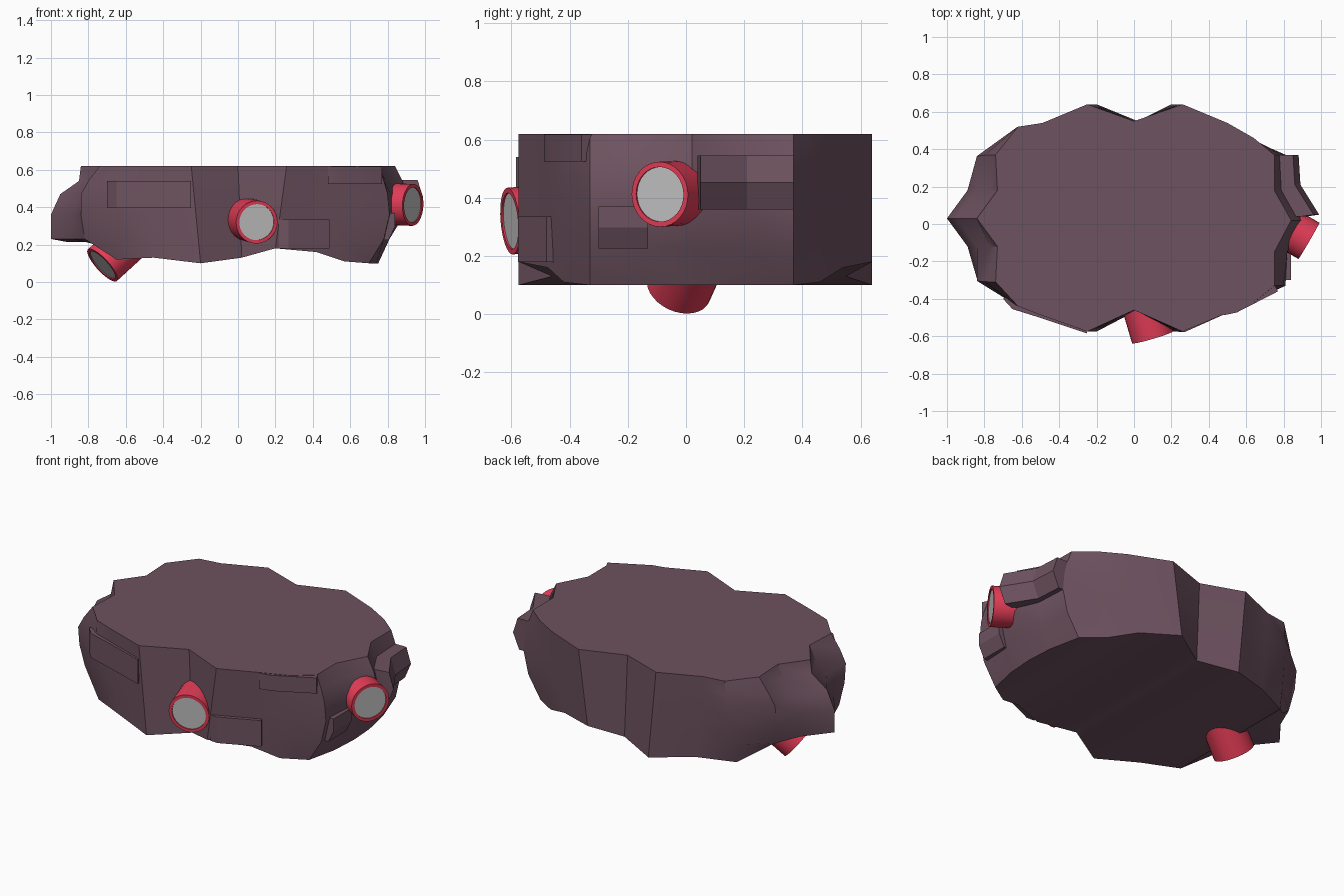
import bpy, bmesh, math
from mathutils import Vector

if "Cube" in bpy.data.objects:
    bpy.data.objects.remove(bpy.data.objects["Cube"])

def material(name, rgb):
    m = bpy.data.materials.new(name)
    m.diffuse_color = (*rgb, 1)
    m.use_nodes = True
    m.node_tree.nodes["Principled BSDF"].inputs["Base Color"].default_value = m.diffuse_color
    return m

ROCK = material("plum_rock", (0.155, 0.085, 0.115))
RED = material("red_pipe", (0.78, 0.046, 0.095))
GREY = material("grey_cap", (0.56, 0.56, 0.56))

def finish(bm, name, mats, angle):
    bmesh.ops.recalc_face_normals(bm, faces=bm.faces)
    me = bpy.data.meshes.new(name)
    bm.to_mesh(me)
    bm.free()
    ob = bpy.data.objects.new(name, me)
    bpy.context.collection.objects.link(ob)
    for m in mats:
        me.materials.append(m)
    bpy.ops.object.select_all(action='DESELECT')
    ob.select_set(True)
    bpy.context.view_layer.objects.active = ob
    bpy.ops.object.shade_smooth_by_angle(angle=math.radians(angle))
    return ob

def skin(bm, a, b):
    n = len(a)
    for i in range(n):
        j = (i + 1) % n
        bm.faces.new((a[i], a[j], b[j], b[i]))

# Rock slab: stations across x -> (top x, bottom x, front y, back y, bottom z, bottom y scale)
LEVELS = [0.62, 0.54, 0.47, 0.36, 0.23]
STATIONS = [
    (-0.73, -0.82, -0.12, 0.18, 0.215, 1),
    (-0.74, -0.78, -0.31, 0.37, 0.205, 0.85),
    (-0.62, -0.65, -0.44, 0.52, 0.12, 0.87),
    (-0.49, -0.45, -0.49, 0.54, 0.13, 1),
    (-0.25, -0.20, -0.575, 0.64, 0.10, 1),
    (0.00, 0.02, -0.46, 0.55, 0.13, 1),
    (0.26, 0.20, -0.575, 0.64, 0.18, 1),
    (0.50, 0.42, -0.475, 0.54, 0.16, 1),
    (0.64, 0.57, -0.42, 0.46, 0.11, 1),
    (0.75, 0.70, -0.33, 0.37, 0.10, 1),
    (0.75, 0.74, -0.15, 0.18, 0.10, 1),
]
# Bulging ends: x at each level for the stations that swell
BULGE = {
    0: [-0.73, -0.77, -0.84, -0.89, -0.88],
    1: [-0.74, -0.80, -0.84, -0.84, -0.82],
    9: [0.75, 0.78, 0.80, 0.81, 0.78],
    10: [0.75, 0.79, 0.82, 0.82, 0.79],
}
TIP_L = [-0.84, -0.85, -0.95, -1.00, -1.00, -0.92]
TIP_R = [0.84, 0.88, 0.90, 0.89, 0.81, 0.75]

bm = bmesh.new()
rings = []
for k in range(6):
    front, back = [], []
    for i, (xt, xb, yf, yb, zb, sc) in enumerate(STATIONS):
        z = zb if k == 5 else LEVELS[k]
        t = (0.62 - z) / (0.62 - zb)
        x = BULGE[i][k] if i in BULGE and k < 5 else xt + (xb - xt) * t
        s = 1 + (sc - 1) * t * t
        front.append(bm.verts.new((x, yf * s, z)))
        back.append(bm.verts.new((x, yb * s, z)))
    zl, zr = (0.215, 0.10) if k == 5 else (LEVELS[k], LEVELS[k])
    right = bm.verts.new((TIP_R[k], 0.02, zr))
    left = bm.verts.new((TIP_L[k], 0.03, zl))
    rings.append(front + [right] + back[::-1] + [left])
for a, b in zip(rings, rings[1:]):
    skin(bm, a, b)
bm.faces.new(rings[0])
# underside ruled from front to back
low, s = rings[-1], len(STATIONS)
for i in range(s - 1):
    bm.faces.new((low[i], low[i + 1], low[2 * s - 1 - i], low[2 * s - i]))
bm.faces.new((low[0], low[-1], low[2 * s]))
bm.faces.new((low[s - 1], low[s], low[s + 1]))
finish(bm, "rock_slab", [ROCK], 32)

# Stone ledges: footprints pushed out of the rock walls; pull slants the far right ends
def ledge(name, pts, z0, z1, pull_low=0, pull_top=0):
    bm = bmesh.new()
    loops = []
    for z, pull in ((z0, pull_low), ((z0 + z1) / 2, 0), (z1, pull_top)):
        loops.append([bm.verts.new((x - (pull if x > 0.83 else 0), y, z)) for x, y in pts])
    for a, b in zip(loops, loops[1:]):
        skin(bm, a, b)
    bm.faces.new(loops[0])
    bm.faces.new(loops[-1])
    finish(bm, name, [ROCK], 20)

ledge("left_front_ledge", [(-0.70, -0.40), (-0.65, -0.455), (-0.49, -0.505),
                           (-0.25, -0.585), (-0.3, -0.45), (-0.6, -0.33)], 0.395, 0.54)
ledge("low_front_ledge", [(0.22, -0.575), (0.27, -0.578), (0.49, -0.48), (0.45, -0.4), (0.24, -0.45)], 0.18, 0.335)
ledge("top_front_ledge", [(0.48, -0.488), (0.55, -0.473), (0.77, -0.36), (0.74, -0.30), (0.5, -0.4)], 0.525, 0.618)
ledge("right_end_ledge", [(0.65, 0.37), (0.88, 0.37), (0.89, 0.21), (0.99, 0.05), (0.92, 0.04), (0.7, 0.04)],
      0.36, 0.545, 0.04, 0.03)
ledge("right_low_ledge", [(0.7, -0.30), (0.84, -0.30), (0.84, -0.13), (0.7, -0.13)], 0.225, 0.37, 0.035, 0)

# Red pipes with a rim and a grey cap set just inside the mouth
def pipe(name, end, direction, length, r=0.115, sides=32):
    end = Vector(end)
    q = Vector(direction).normalized().to_track_quat('Z', 'Y')
    bm = bmesh.new()
    loops = []
    for rad, h in ((r, -length), (r, 0), (r * 0.84, 0), (r * 0.84, -0.006)):
        loops.append([bm.verts.new(end + q @ Vector((rad * math.cos(t), rad * math.sin(t), h)))
                      for t in (2 * math.pi * i / sides for i in range(sides))])
    for a, b in zip(loops, loops[1:]):
        skin(bm, a, b)
    bm.faces.new(loops[0])
    bm.faces.new(loops[-1]).material_index = 1
    finish(bm, name, [RED, GREY], 35)

pipe("front_pipe", (0.10, -0.605, 0.32), (0.28, -0.95, -0.08), 0.24)
pipe("right_pipe", (0.935, -0.09, 0.412), (0.86, -0.5, -0.03), 0.2, 0.112)
pipe("lower_pipe", (-0.725, -0.025, 0.09), (-0.70, -0.29, -0.64), 0.24)
